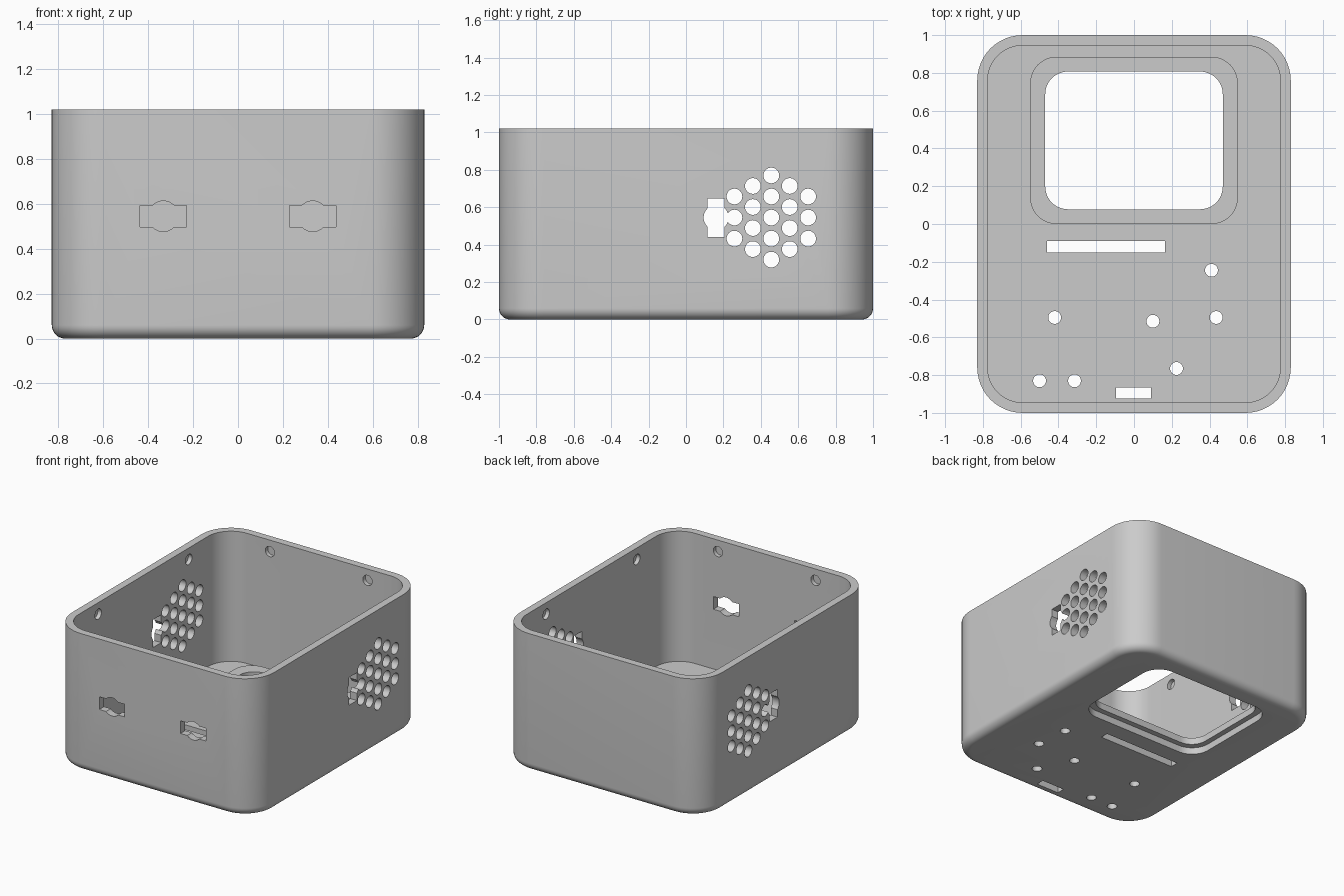
import bpy, bmesh
from math import sin, cos, pi, radians

if "Cube" in bpy.data.objects:
    bpy.data.objects.remove(bpy.data.objects["Cube"])


def rrect(x0, x1, y0, y1, r=0.0, n=12):
    """Outline of a rectangle with rounded corners."""
    if r == 0:
        return [(x0, y0), (x1, y0), (x1, y1), (x0, y1)]
    corners = [(x1 - r, y1 - r), (x0 + r, y1 - r), (x0 + r, y0 + r), (x1 - r, y0 + r)]
    return [(cx + r * cos((k + i / n) * pi / 2), cy + r * sin((k + i / n) * pi / 2))
            for k, (cx, cy) in enumerate(corners) for i in range(n + 1)]


def circle(cx, cy, r, n=32):
    return [(cx + r * cos(2 * pi * i / n), cy + r * sin(2 * pi * i / n)) for i in range(n)]


def loft(bm, loops):
    """Skin a stack of matching 3D loops and cap both ends."""
    rings = [[bm.verts.new(p) for p in loop] for loop in loops]
    faces = [bm.faces.new(rings[0]), bm.faces.new(rings[-1])]
    n = len(rings[0])
    for a, b in zip(rings, rings[1:]):
        for i in range(n):
            j = (i + 1) % n
            faces.append(bm.faces.new((a[i], a[j], b[j], b[i])))
    bmesh.ops.recalc_face_normals(bm, faces=faces)


def prism(bm, outline, lo, hi, axis='Z'):
    """Extrude an outline along an axis."""
    place = {'X': lambda u, v, w: (w, u, v),
             'Y': lambda u, v, w: (u, w, v),
             'Z': lambda u, v, w: (u, v, w)}[axis]
    loft(bm, [[place(u, v, w) for u, v in outline] for w in (lo, hi)])


def make(name, bm):
    me = bpy.data.meshes.new(name)
    bm.to_mesh(me)
    bm.free()
    ob = bpy.data.objects.new(name, me)
    bpy.context.collection.objects.link(ob)
    return ob


def boolean(target, tool, operation):
    tool.hide_render = True
    mod = target.modifiers.new(operation, 'BOOLEAN')
    mod.operation, mod.object, mod.solver = operation, tool, 'EXACT'
    mod.use_self = True
    bpy.context.view_layer.objects.active = target
    bpy.ops.object.modifier_apply(modifier=mod.name)
    bpy.data.objects.remove(tool)


H, FLOOR, FIL, R = 1.02, 0.055, 0.06, 0.24

# Open case: filleted outside, over the rim, down to the inner floor
loops = []
for i in range(9):
    a = i / 8 * pi / 2
    d = FIL * (1 - sin(a))
    loops.append([(x, y, FIL * (1 - cos(a)))
                  for x, y in rrect(-0.83 + d, 0.83 - d, -1 + d, 1 - d, R - d)])
loops.append([(x, y, H) for x, y in rrect(-0.83, 0.83, -1, 1, R)])
inner = rrect(-0.775, 0.775, -0.945, 0.945, R - 0.055)
loops += [[(x, y, z) for x, y in inner] for z in (H, FLOOR)]
bm = bmesh.new()
loft(bm, loops)
case = make("case", bm)

# Raised frame around the window on the inner floor
bm = bmesh.new()
prism(bm, rrect(-0.55, 0.55, 0.0, 0.885, 0.14), 0.03, 0.1)
boolean(case, make("window_frame", bm), 'UNION')

# All openings
bm = bmesh.new()
# window with a wider recess underneath
prism(bm, rrect(-0.47, 0.47, 0.078, 0.807, 0.12), -0.1, 0.3)
prism(bm, rrect(-0.51, 0.51, 0.038, 0.847, 0.14), -0.1, 0.05)
# floor slots and small round holes
prism(bm, rrect(-0.46, 0.165, -0.15, -0.09), -0.1, 0.3)
prism(bm, rrect(-0.095, 0.09, -0.925, -0.865), -0.1, 0.3)
for x, y in [(0.41, -0.245), (-0.42, -0.495), (0.10, -0.515), (0.435, -0.495),
             (0.225, -0.765), (-0.5, -0.83), (-0.315, -0.83)]:
    prism(bm, circle(x, y, 0.034), -0.1, 0.3)
# hexagonal grille through both sides
for c in range(-2, 3):
    count = 5 - abs(c)
    for k in range(count):
        z = 0.545 + (k - (count - 1) / 2) * 0.1125
        prism(bm, circle(0.456 + c * 0.0985, z, 0.042), -1, 1, 'X')
# connector opening through both sides
prism(bm, rrect(0.114, 0.207, 0.442, 0.648), -1, 1, 'X')
prism(bm, circle(0.161, 0.545, 0.067), -1, 1, 'X')
# front connector openings
for x in (-0.333, 0.333):
    prism(bm, rrect(x - 0.104, x + 0.104, 0.498, 0.592), -1.1, -0.8, 'Y')
    prism(bm, circle(x, 0.545, 0.068), -1.1, -0.8, 'Y')
# blind lid-catch dimples on the inner walls
for s in (-1, 1):
    prism(bm, circle(s * 0.53, 0.935, 0.038), -0.805, 0.805, 'X')
    prism(bm, circle(s * 0.4, 0.935, 0.038), -0.975, 0.975, 'Y')
boolean(case, make("openings", bm), 'DIFFERENCE')

bpy.ops.object.select_all(action='DESELECT')
case.select_set(True)
bpy.context.view_layer.objects.active = case
bpy.ops.object.shade_smooth_by_angle(angle=radians(30))
